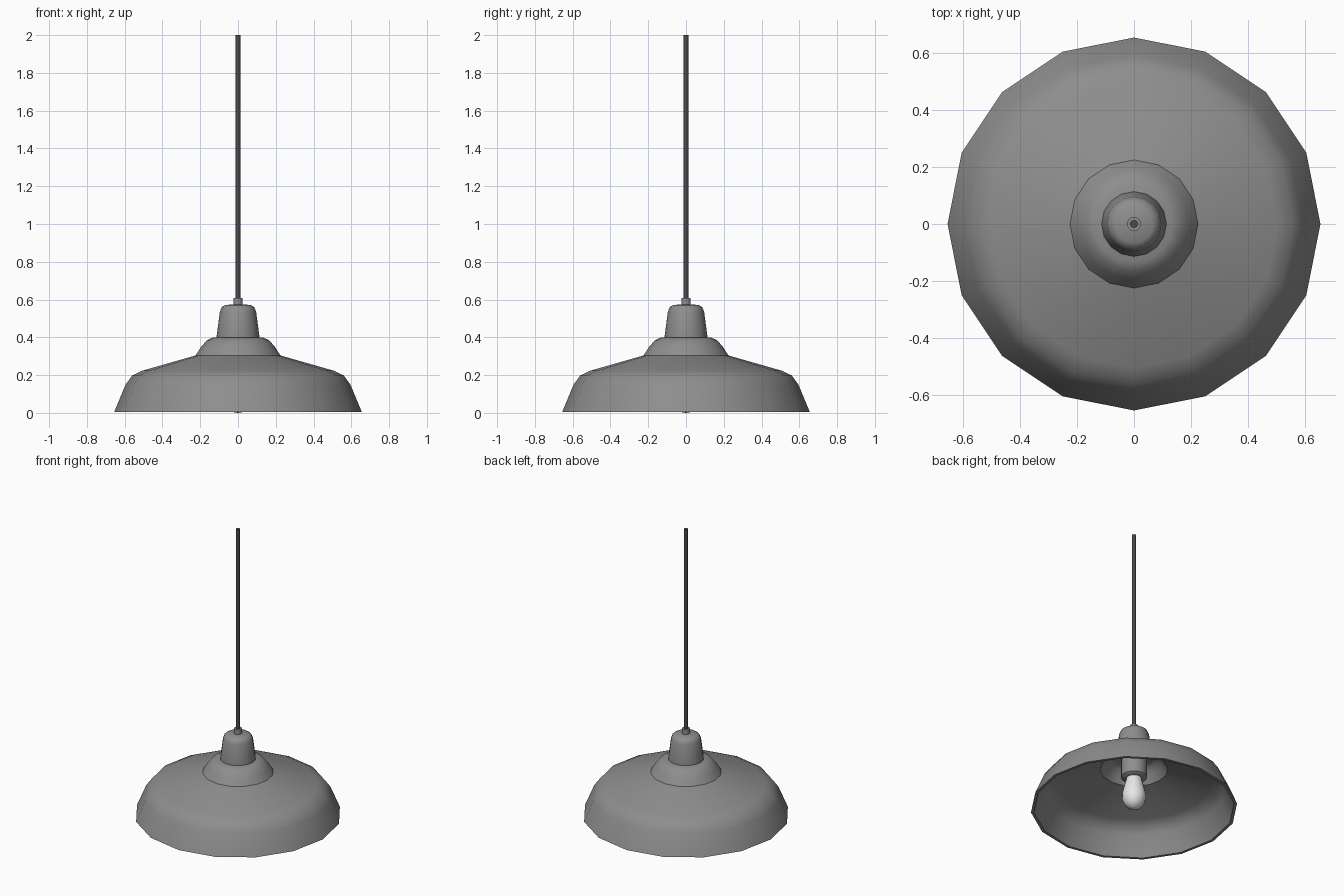
import bpy, bmesh, math

if "Cube" in bpy.data.objects:
    bpy.data.objects.remove(bpy.data.objects["Cube"])


def material(name, rgb):
    m = bpy.data.materials.new(name)
    m.diffuse_color = (*rgb, 1)
    m.use_nodes = True
    m.node_tree.nodes["Principled BSDF"].inputs["Base Color"].default_value = m.diffuse_color
    return m


grey = material("grey enamel", (0.27, 0.27, 0.27))
dark = material("dark cord", (0.07, 0.07, 0.07))
white = material("white glass", (0.8, 0.8, 0.8))


def lathe(name, profile, sides, mat, angle=40, closed=False):
    """Revolve (radius, z) points about z; a radius of 0 makes a pole."""
    bm = bmesh.new()
    rings = []
    for r, z in profile:
        if r == 0:
            rings.append([bm.verts.new((0, 0, z))] * sides)
        else:
            rings.append([bm.verts.new((r * math.cos(2 * math.pi * i / sides),
                                        r * math.sin(2 * math.pi * i / sides), z))
                          for i in range(sides)])
    pairs = list(zip(rings, rings[1:]))
    if closed:
        pairs.append((rings[-1], rings[0]))
    for a, b in pairs:
        for i in range(sides):
            j = (i + 1) % sides
            corners = list(dict.fromkeys((a[i], a[j], b[j], b[i])))
            if len(corners) > 2:
                bm.faces.new(corners)
    bmesh.ops.recalc_face_normals(bm, faces=bm.faces)
    me = bpy.data.meshes.new(name)
    bm.to_mesh(me)
    bm.free()
    me.materials.append(mat)
    ob = bpy.data.objects.new(name, me)
    bpy.context.collection.objects.link(ob)
    bpy.ops.object.select_all(action='DESELECT')
    ob.select_set(True)
    bpy.context.view_layer.objects.active = ob
    bpy.ops.object.shade_smooth_by_angle(angle=math.radians(angle))
    return ob


# Double-walled shade: open at the crown, where the cap and bulb holder cover it
outer = [(0.655, 0.006), (0.595, 0.15), (0.56, 0.198), (0.505, 0.224),
         (0.225, 0.304), (0.195, 0.35), (0.165, 0.385), (0.135, 0.398), (0.06, 0.4)]
inner = [(0.06, 0.382), (0.13, 0.38), (0.155, 0.37), (0.182, 0.338), (0.215, 0.288),
         (0.498, 0.208), (0.548, 0.185), (0.58, 0.142), (0.636, 0.006)]
lathe("shade", outer + inner, 16, grey, closed=True)

# Cap above the shade
lathe("cap", [(0, 0.39), (0.114, 0.39), (0.114, 0.4), (0.096, 0.535),
              (0.086, 0.56), (0.066, 0.572), (0, 0.574)], 16, grey)

# Cord grip and cord
lathe("cord_grip", [(0, 0.565), (0.025, 0.565), (0.025, 0.608), (0, 0.608)], 12, grey)
lathe("cord", [(0, 0.6), (0.014, 0.6), (0.014, 2.0), (0, 2.0)], 8, dark, 50)

# Bulb holder inside the shade
lathe("bulb_holder", [(0, 0.385), (0.083, 0.385), (0.083, 0.23), (0.07, 0.22), (0, 0.22)],
      16, grey)

# Bulb: narrow neck widening to a round end
bulb = [(0, 0.26), (0.045, 0.26), (0.05, 0.21), (0.066, 0.15)]
bulb += [(0.077 * math.cos(math.radians(t)), 0.09 - 0.09 * math.sin(math.radians(t)))
         for t in (-15, 10, 35, 55, 75)] + [(0, 0)]
lathe("bulb", bulb, 16, white)
